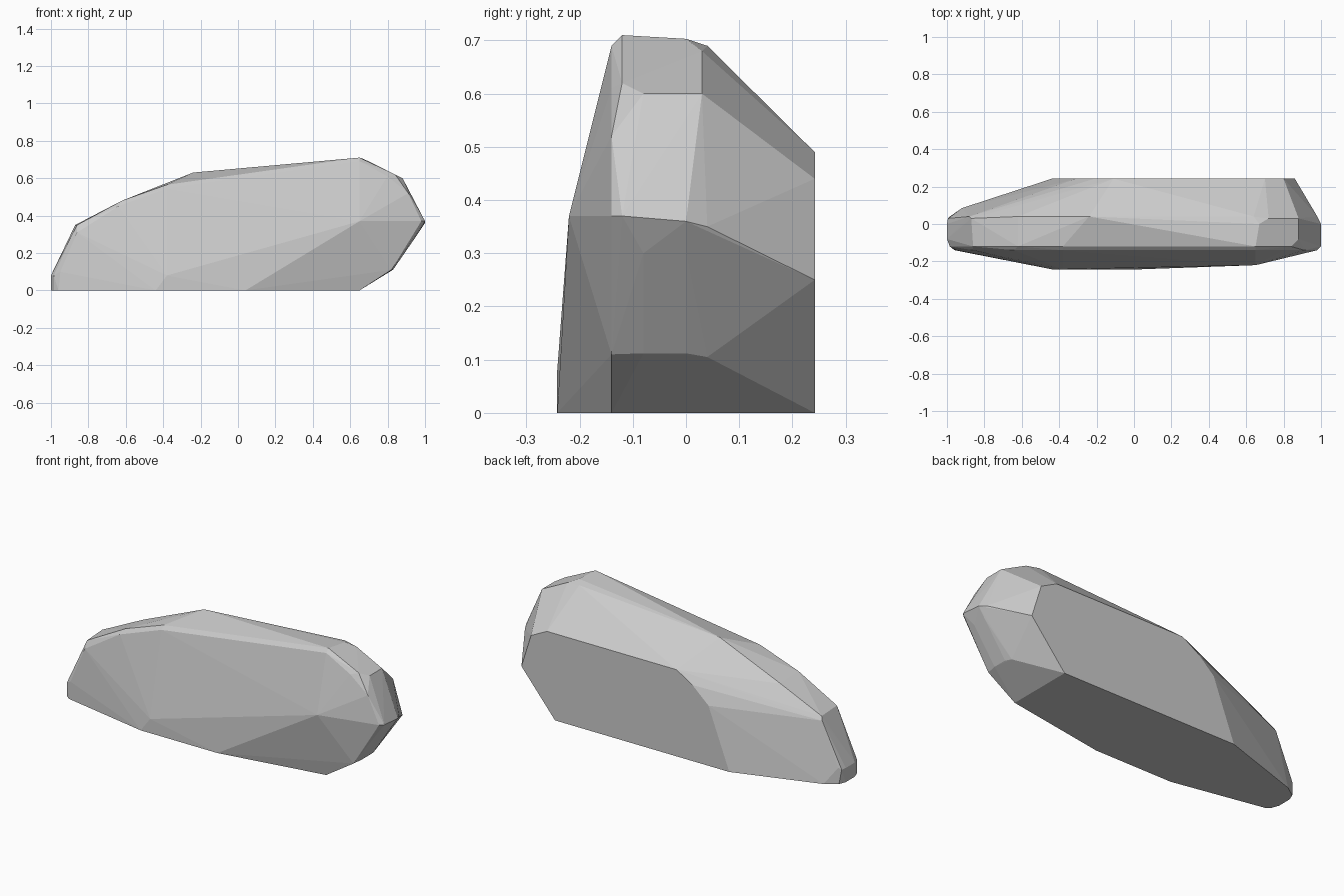
import bpy, bmesh, math

if "Cube" in bpy.data.objects:
    bpy.data.objects.remove(bpy.data.objects["Cube"])

# Faceted rock: side outlines (x, z) at several depths y, wrapped in a convex skin
outlines = [
    # flat back
    (0.242, [(-.44, 0), (-.31, .34), (-.21, .43), (-.11, .49), (.70, .49),
             (.80, .44), (.86, .25), (.65, 0)]),
    # left end, back corner
    (0.085, [(-.92, 0)]),
    # rear edge of the crown
    (0.04, [(-.985, 0), (-.98, .09), (-.88, .33), (-.62, .47), (-.24, .63),
            (.64, .69), (.98, .35), (.82, .105)]),
    (0.03, [(-.995, .08), (-.87, .35), (.72, .68), (.88, .60)]),
    # middle
    (0.0, [(-1, 0), (-1, .08), (.67, .703), (1, .36), (.96, .30), (.83, .112)]),
    (-0.08, [(-1, 0), (-1, .08), (.88, .60), (.96, .30), (.83, .112)]),
    # front edge of the crown
    (-0.12, [(-.985, 0), (-.985, .08), (-.86, .35), (-.62, .48), (-.38, .565),
             (.65, .71), (.84, .62), (1, .37), (.83, .125)]),
    (-0.14, [(-.96, 0), (-.95, .1), (-.86, .31), (-.64, .45), (-.38, .545),
             (.65, .69), (.80, .61), (.91, .52), (.98, .37), (.82, .11), (.65, 0)]),
    # front bulge
    (-0.22, [(.65, .37)]),
    (-0.242, [(-.44, 0), (-.38, .08), (.04, 0)]),
]

bm = bmesh.new()
for y, points in outlines:
    for x, z in points:
        bm.verts.new((x, y, z))
hull = bmesh.ops.convex_hull(bm, input=bm.verts[:])
inside = {g for g in hull["geom_interior"] + hull["geom_unused"]
          if isinstance(g, bmesh.types.BMVert)}
bmesh.ops.delete(bm, geom=list(inside), context='VERTS')

# Merge coplanar triangles into clean facets
bmesh.ops.dissolve_limit(bm, angle_limit=math.radians(1.0),
                         verts=bm.verts[:], edges=bm.edges[:])
bmesh.ops.recalc_face_normals(bm, faces=bm.faces[:])

mesh = bpy.data.meshes.new("rock")
bm.to_mesh(mesh)
bm.free()
rock = bpy.data.objects.new("rock", mesh)
bpy.context.collection.objects.link(rock)
